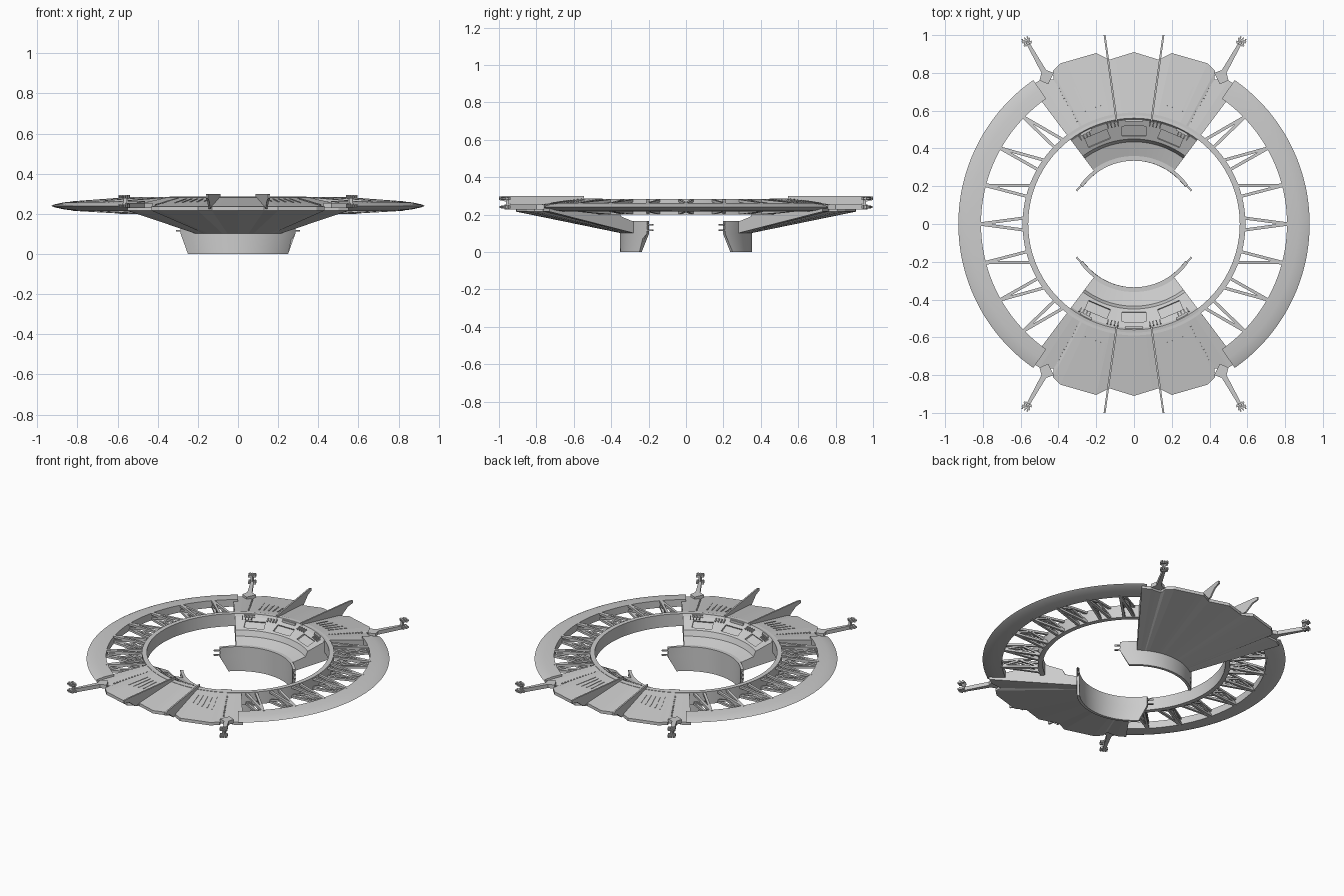
import bpy, bmesh
from math import sin, cos, radians, pi, hypot, atan2, degrees
from mathutils import Vector, Matrix

if "Cube" in bpy.data.objects:
    bpy.data.objects.remove(bpy.data.objects["Cube"])


def pol(r, a, z):
    """Point at radius r, a degrees clockwise from +y."""
    return Vector((r * sin(radians(a)), r * cos(radians(a)), z))


def finish(bm, name, smooth=False):
    bmesh.ops.recalc_face_normals(bm, faces=bm.faces)
    me = bpy.data.meshes.new(name)
    bm.to_mesh(me)
    bm.free()
    ob = bpy.data.objects.new(name, me)
    bpy.context.collection.objects.link(ob)
    if smooth:
        bpy.ops.object.select_all(action='DESELECT')
        ob.select_set(True)
        bpy.context.view_layer.objects.active = ob
        bpy.ops.object.shade_smooth_by_angle(angle=radians(25))
    return ob


def opposite(ob):
    """Repeat a rear part at the front, turned half way round."""
    dup = ob.copy()
    dup.name = ob.name.replace("rear", "front")
    dup.rotation_euler = (0, 0, pi)
    bpy.context.collection.objects.link(dup)


def loft(sections, closed=False):
    """Join equal closed cross-sections; cap the ends unless closed."""
    bm = bmesh.new()
    rows = [[bm.verts.new(p) for p in s] for s in sections]
    n, m = len(rows), len(rows[0])
    for i in range(n if closed else n - 1):
        a, b = rows[i], rows[(i + 1) % n]
        for j in range(m):
            k = (j + 1) % m
            bm.faces.new((a[j], a[k], b[k], b[j]))
    if not closed:
        bm.faces.new(rows[0])
        bm.faces.new(rows[-1])
    return bm


def bar(bm, p, q, w, h):
    """Rectangular bar from p to q, w wide and h high."""
    p, q = Vector(p), Vector(q)
    d = (q - p).normalized()
    side = d.cross(Vector((0, 0, 1)))
    side = side.normalized() if side.length > 1e-4 else Vector((1, 0, 0))
    up = side.cross(d)
    m = Matrix((side, d, up)).transposed().to_4x4()
    m.translation = (p + q) / 2
    bmesh.ops.create_cube(bm, size=1, matrix=m @ Matrix.Diagonal((w, (q - p).length, h, 1)))


def prism(bm, pts, off):
    """Extrude a flat polygon by the vector off."""
    a = [bm.verts.new(p) for p in pts]
    b = [bm.verts.new(Vector(p) + Vector(off)) for p in pts]
    bm.faces.new(a)
    bm.faces.new(b)
    for i in range(len(a)):
        j = (i + 1) % len(a)
        bm.faces.new((a[i], a[j], b[j], b[i]))


def deck(r):
    return 0.285 - (r - 0.56) / 7


# Outer rim: a lens-shaped arc on each side
RIM = [(0.81, 0.263), (0.87, 0.257), (0.915, 0.247), (0.93, 0.24),
       (0.915, 0.233), (0.87, 0.223), (0.81, 0.215)]
for side, start in (("right", 35), ("left", 215)):
    secs = [[pol(r, start + 110 * i / 44, z) for r, z in RIM] for i in range(45)]
    finish(loft(secs), side + "_outer_rim", True)

# Inner ring
RING = [(0.56, 0.2), (0.56, 0.284), (0.59, 0.284), (0.59, 0.2)]
finish(loft([[pol(r, i * 3.75, z) for r, z in RING] for i in range(96)], True), "inner_ring", True)

# Lattice struts between ring and rim
for side, s in (("right", 1), ("left", -1)):
    bm = bmesh.new()
    for a in (-44, -29.5, -14.5, 0, 14.5, 29.5, 44):
        spread = (-3.2, 3.2) if a == 0 else ((0, 6) if a > 0 else (0, -6))
        for off in spread:
            if abs(a + off) > 50:
                off = -5
            i, o = s * (90 - a - off), s * (90 - a)
            bar(bm, pol(0.58, i, 0.274), pol(0.82, o, 0.256), 0.016, 0.014)
            bar(bm, pol(0.58, i, 0.208), pol(0.82, o, 0.222), 0.016, 0.014)
            ti, to = pol(0.58, i, 0.27), pol(0.82, o, 0.25)
            bi, bo = pol(0.58, i, 0.212), pol(0.82, o, 0.226)
            mid_t, mid_b = ti.lerp(to, 0.5), bi.lerp(bo, 0.5)
            bar(bm, bi, mid_t, 0.01, 0.012)
            bar(bm, mid_t, bo, 0.01, 0.012)
    finish(bm, side + "_lattice_struts")

# Hull wedge: radial section swept along a faceted outer edge
half = [(0, 0.91), (0.13, 0.87), (0.2, 0.905), (0.39, 0.85), (0.43, 0.81),
        (0.425, 0.765), (0.50, 0.76), (0.55, 0.73)]
edge = [(-x, y) for x, y in half[:0:-1]] + half
cols = []
for (x0, y0), (x1, y1) in zip(edge, edge[1:]):
    n = max(1, round(hypot(x1 - x0, y1 - y0) / 0.035))
    cols += [(x0 + (x1 - x0) * t / n, y0 + (y1 - y0) * t / n) for t in range(n)]
cols.append(edge[-1])
secs = []
for x, y in cols:
    ro, a = hypot(x, y), degrees(atan2(x, y))
    prof = [(ro, 0.236), (0.59, 0.282), (0.56, 0.286), (0.55, 0.27), (0.45, 0.225),
            (0.435, 0.19), (0.36, 0.165), (0.345, 0.165), (0.345, 0.1), (ro, 0.216)]
    secs.append([pol(r, a, z) for r, z in prof])
hull = finish(loft(secs), "rear_hull_wedge")

# Console recesses cut into the sloped inner face
bm = bmesh.new()
for a in (-23, 0, 23):
    bar(bm, pol(0.463, a, 0.238), pol(0.515, a, 0.262), 0.125, 0.03)
cutter = finish(bm, "recess_cutter")
cutter.hide_render = True
mod = hull.modifiers.new("recesses", 'BOOLEAN')
mod.operation, mod.object, mod.solver = 'DIFFERENCE', cutter, 'EXACT'
bpy.context.view_layer.objects.active = hull
bpy.ops.object.modifier_apply(modifier=mod.name)
bpy.data.objects.remove(cutter)
opposite(hull)

# Console ribs
bm = bmesh.new()
for s in (-1, 1):
    for a in (9, 11, 13, 15, 26, 28, 30, 32):
        bar(bm, pol(0.525, s * a, 0.261), pol(0.548, s * a, 0.272), 0.007, 0.014)
    bar(bm, pol(0.55, s * 24, 0.276), pol(0.55, s * 31, 0.276), 0.012, 0.016)
bar(bm, pol(0.55, -5, 0.276), pol(0.55, 5, 0.276), 0.012, 0.016)
opposite(finish(bm, "rear_console_ribs"))

# Curved hanging wall, narrowing towards its foot
LEVELS = [(0, 45), (0.1, 54), (0.165, 54)]
secs = []
for i in range(33):
    t = -1 + i / 16
    secs.append([pol(0.335, t * a, z) for z, a in LEVELS] +
                [pol(0.353, t * a, z) for z, a in LEVELS[::-1]])
opposite(finish(loft(secs), "rear_hanging_wall", True))

# Coupling pins at the wall ends
bm = bmesh.new()
for s in (-1, 1):
    for z in (0.115, 0.145):
        bar(bm, pol(0.343, s * 52, z), pol(0.352, s * 60, z), 0.01, 0.008)
opposite(finish(bm, "rear_coupling_pins"))

# Upright fins across the deck
bm = bmesh.new()
for s in (-1, 1):
    path = [(0.545, 0.27), (0.545, 0.3), (0.97, 0.3), (1.0, 0.296), (1.0, 0.278), (0.955, 0.268), (0.9, 0.225)]
    pts = [(s * (0.087 + (y - 0.545) * 0.14), y, z) for y, z in path]
    prism(bm, pts, (s * 0.01, 0, 0))
finish_fins = finish(bm, "rear_deck_fins")
opposite(finish_fins)

# Outrigger arms with forked clamp ends
bm = bmesh.new()
for s in (-1, 1):
    arm = [(0.455, 0.74), (0.425, 0.80), (0.465, 0.815), (0.56, 0.97), (0.575, 0.963), (0.49, 0.80), (0.50, 0.76)]
    prism(bm, [(s * x, y, 0.228) for x, y in arm], (0, 0, 0.025))
    along = Vector((s * 0.49, 0.87, 0))
    across = Vector((s * 0.87, -0.49, 0))
    c = Vector((s * 0.568, 0.965, 0))
    for k in (-0.015, 0, 0.015):
        for z in (0.24, 0.285):
            bar(bm, c + across * k - along * 0.02 + Vector((0, 0, z)),
                c + across * k + along * 0.025 + Vector((0, 0, z)), 0.007, 0.01)
    for k in (-0.012, 0.008):
        for z in (0.24, 0.285):
            p = c + along * k + Vector((0, 0, z))
            bar(bm, p - across * 0.024, p + across * 0.024, 0.01, 0.016)
    p = c - along * 0.012
    bar(bm, p + Vector((0, 0, 0.235)), p + Vector((0, 0, 0.29)), 0.016, 0.016)
opposite(finish(bm, "rear_outrigger_arms"))

# Deck strips and rivet rows
bm = bmesh.new()
for s in (-1, 1):
    for i in range(5):
        a, r0, r1 = 13 + i * 2.6, 0.65, 0.74 + 0.012 * i
        bar(bm, pol(r0, s * a, deck(r0)), pol(r1, s * a, deck(r1)), 0.007, 0.01)
    for i in range(12):
        r = 0.62 + i * 0.02
        bar(bm, pol(r, s * 29, deck(r)), pol(r + 0.008, s * 29, deck(r + 0.008)), 0.008, 0.008)
opposite(finish(bm, "rear_deck_strips"))
